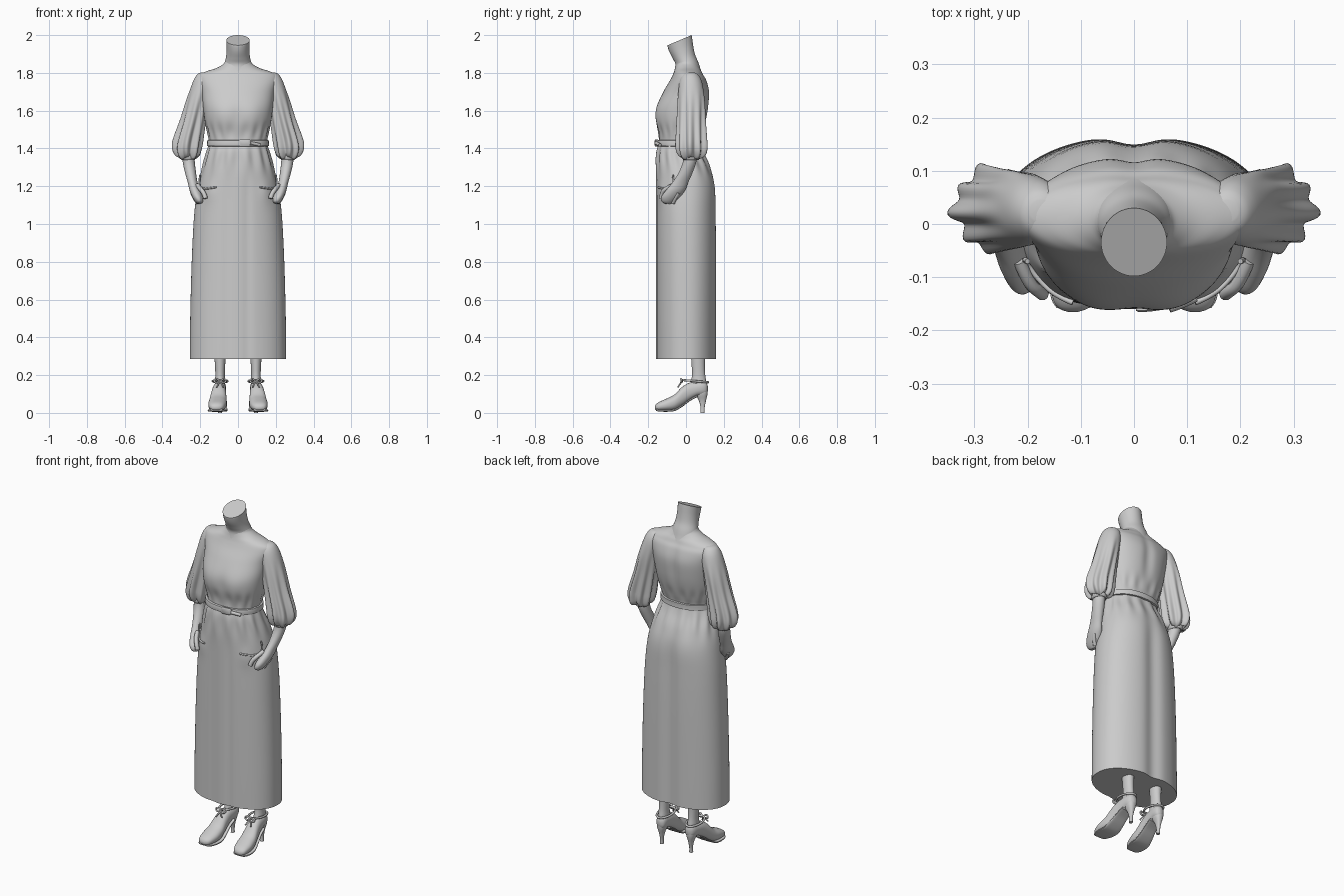
import bpy, bmesh
from math import cos, sin, pi, exp, copysign


def spline(rows, n):
    """Catmull-Rom interpolation of section rows, n steps per span."""
    out = []
    for i in range(len(rows) - 1):
        p0, p1, p2 = rows[max(i - 1, 0)], rows[i], rows[i + 1]
        p3 = rows[min(i + 2, len(rows) - 1)]
        for k in range(n):
            t = k / n
            out.append([0.5 * (2 * b + (c - a) * t + (2 * a - 5 * b + 4 * c - d) * t * t
                               + (3 * b - a - 3 * c + d) * t ** 3)
                        for a, b, c, d in zip(p0, p1, p2, p3)])
    return out + [list(rows[-1])]


def mirror(ob):
    m = ob.modifiers.new("mirror", 'MIRROR')
    m.use_mirror_merge = False


def loft(name, rows, place=None, seg=48, steps=4, power=2.0, both=False):
    """Rows are (t, a0, a1, b0, b1[, power]); place(t, a, b, angle) gives a point."""
    place = place or (lambda t, a, b, th: (a, b, t))
    bm = bmesh.new()
    rings = []
    for r in spline(rows, steps):
        t, a0, a1, b0, b1 = r[:5]
        e = 2 / (r[5] if len(r) > 5 else power)
        ring = []
        for k in range(seg):
            th = 2 * pi * k / seg
            u = copysign(abs(cos(th)) ** e, cos(th))
            v = copysign(abs(sin(th)) ** e, sin(th))
            a = (a0 + a1) / 2 + u * (a1 - a0) / 2
            b = (b0 + b1) / 2 + v * (b1 - b0) / 2
            ring.append(bm.verts.new(place(t, a, b, th)))
        rings.append(ring)
    for r, q in zip(rings, rings[1:]):
        for k in range(seg):
            j = (k + 1) % seg
            bm.faces.new((r[k], r[j], q[j], q[k]))
    bm.faces.new(rings[0])
    bm.faces.new(rings[-1])
    bmesh.ops.recalc_face_normals(bm, faces=bm.faces)
    me = bpy.data.meshes.new(name)
    bm.to_mesh(me)
    bm.free()
    ob = bpy.data.objects.new(name, me)
    bpy.context.collection.objects.link(ob)
    if both:
        mirror(ob)
    return ob


def cord(name, pts, r, both=True, cyclic=False):
    """Round cord along a smooth path."""
    cu = bpy.data.curves.new(name, 'CURVE')
    cu.dimensions = '3D'
    cu.bevel_depth = r
    cu.bevel_resolution = 3
    cu.use_fill_caps = True
    sp = cu.splines.new('NURBS')
    sp.points.add(len(pts) - 1)
    for p, q in zip(sp.points, pts):
        p.co = (*q, 1)
    sp.order_u = 3
    sp.use_endpoint_u = not cyclic
    sp.use_cyclic_u = cyclic
    sp.resolution_u = 6
    ob = bpy.data.objects.new(name, cu)
    bpy.context.collection.objects.link(ob)
    if both:
        mirror(ob)
    return ob


def bump(v, centre, width):
    return exp(-((v - centre) / width) ** 2)


# Dress: bodice and skirt in one loft (z, half width, front, back, squareness)
dress = [(0.285, .255, -.160, .165, 2.2), (0.50, .253, -.160, .165, 2.2),
         (0.80, .245, -.160, .165, 2.2), (1.05, .232, -.160, .163, 2.2),
         (1.20, .212, -.160, .158, 2.2), (1.30, .188, -.160, .130, 2.2),
         (1.38, .165, -.156, .092, 2.2), (1.43, .153, -.145, .078, 2.2),
         (1.48, .160, -.145, .088, 2.3), (1.55, .176, -.160, .108, 2.3),
         (1.62, .185, -.156, .120, 2.3), (1.70, .195, -.120, .125, 2.2),
         (1.76, .212, -.085, .110, 2.1), (1.79, .205, -.070, .093, 2.0),
         (1.808, .168, -.063, .084, 2.0), (1.825, .115, -.058, .074, 2.0),
         (1.845, .080, -.054, .065, 2.0), (1.86, .069, -.054, .060, 2.0)]


def drape(z, x, y, th):
    """Bust, gathers at the waist, long soft skirt folds, hand bulge in pocket."""
    front, back = max(0, -sin(th)), max(0, sin(th))
    skirt = 1 / (1 + exp((z - 1.25) * 25))
    gather = .005 * bump(z, 1.35, .07) * cos(14 * th) + .003 * bump(z, 1.49, .04) * cos(16 * th)
    x += gather * cos(th)
    y += gather * sin(th)
    y -= front * .006 * bump(z, 1.57, .07) * (bump(abs(x), .085, .05) - .6 * bump(x, 0, .03))
    y += front * skirt * .005 * (bump(x, .05, .02) + bump(x, -.06, .025))
    y -= back * skirt * .016 * bump(x, 0, .045)
    y -= front * .010 * bump(z, 1.17, .05) * bump(abs(x), .15, .035)
    y -= back * .010 * bump(z, 1.66, .14) * bump(x, 0, .03)
    return x, y, z


loft("dress", [(z, -w, w, f, b, p) for z, w, f, b, p in dress], drape, seg=128, steps=5)

# Neck, leaning forward with a slanted cut at the top
loft("neck", [(1.80, -.085, .085, -.065, .085), (1.845, -.072, .072, -.056, .066),
              (1.88, -.063, .063, -.068, .048), (1.92, -.060, .060, -.084, .038),
              (1.96, -.061, .061, -.096, .032), (1.973, -.062, .062, -.098, .030)],
     lambda z, x, y, th: (x, y, z + .42 * (y + .034) * min(1, max(0, (z - 1.82) / .12))))

# Belt with buckle
loft("belt", [(1.412, -.150, .150, -.146, .078), (1.413, -.163, .163, -.158, .090),
              (1.428, -.163, .163, -.159, .089), (1.443, -.162, .162, -.157, .090),
              (1.444, -.150, .150, -.146, .078)], seg=96, steps=2, power=2.2)
loft("buckle", [(-.155, .004, .066, 1.410, 1.448), (-.163, .004, .066, 1.410, 1.448),
                (-.166, .009, .061, 1.415, 1.443)],
     lambda y, x, z, th: (x, y + .25 * x * x / .15, z), seg=32, steps=1, power=6)
cord("belt_end", [(.066, -.158, 1.428), (.09, -.150, 1.425), (.115, -.138, 1.418)], .009, both=False)


# Balloon sleeves with gathered folds toward the cuff
def puff(z, x, y, th):
    grow = min(1, max(0, (1.72 - z) / .3))
    f = .009 * grow * (cos(9 * th + 1) + .5 * cos(5 * th))
    return x + f * cos(th), y + f * sin(th), z + .006 * grow * cos(4 * th)


loft("sleeve", [(1.802, .155, .195, .005, .045), (1.79, .135, .217, -.018, .065),
                (1.75, .130, .240, -.035, .085), (1.66, .150, .270, -.042, .098),
                (1.55, .170, .300, -.044, .100), (1.45, .186, .332, -.046, .103),
                (1.40, .195, .338, -.046, .104), (1.365, .207, .326, -.036, .096),
                (1.348, .228, .306, -.018, .076), (1.358, .238, .294, -.008, .062)],
     puff, seg=96, both=True)
loft("cuff", [(1.375, .225, .305, -.018, .072), (1.36, .223, .306, -.020, .074),
              (1.345, .226, .303, -.018, .071), (1.338, .232, .296, -.010, .064),
              (1.345, .240, .288, -.002, .056)], both=True, seg=32)

# Forearm running into the hand
loft("forearm_and_hand", [(1.40, .232, .298, -.012, .062), (1.33, .229, .293, -.016, .055),
                          (1.27, .222, .280, -.040, .034), (1.22, .214, .266, -.072, .012),
                          (1.18, .198, .257, -.105, -.004), (1.145, .186, .243, -.130, -.030),
                          (1.12, .184, .228, -.130, -.058), (1.108, .194, .216, -.112, -.078)],
     seg=32, both=True)

# Thumb, finger ridges and pocket edge
cord("thumb", [(.215, -.070, 1.205), (.198, -.112, 1.185), (.178, -.128, 1.160), (.172, -.132, 1.135)], .012)
for i in range(3):
    d = .022 * i
    cord("finger", [(.243 - d * .3, -.040 - d, 1.165), (.233 - d * .3, -.055 - d, 1.140),
                    (.214 - d * .3, -.068 - d, 1.112)], .010)
cord("pocket_edge", [(.115, -.148, 1.195), (.145, -.136, 1.190), (.180, -.105, 1.185),
                     (.212, -.060, 1.20), (.200, -.070, 1.26)], .005)

# Legs below the hem
loft("leg", [(.32, .064, .126, .025, .102), (.25, .068, .122, .030, .100),
             (.20, .070, .120, .032, .102), (.16, .068, .122, .025, .108),
             (.12, .068, .122, .015, .108)], seg=32, both=True)


# Shoes: body runs from toe to heel, toes turned out a little
def turn(y, x, z, th):
    return .095 + x + .08 * (.08 - y), y, z


shoe = [(-.165, .010, .022, .034), (-.158, .028, .014, .046), (-.14, .040, .011, .059),
        (-.10, .048, .010, .077), (-.06, .047, .014, .098), (-.02, .041, .036, .138),
        (.02, .036, .066, .160), (.06, .034, .088, .164), (.09, .031, .092, .168),
        (.108, .023, .098, .160), (.116, .008, .115, .140)]
loft("shoe", [(y, -w, w, b, t) for y, w, b, t in shoe], turn, seg=40, power=2.3, both=True)
loft("sole", [(y, -w - .003, w + .003, b - .004, b + .008) for y, w, b, t in shoe[1:8]],
     turn, seg=24, power=4, both=True)
loft("heel", [(.135, .068, .122, .045, .115), (.10, .070, .120, .050, .114),
              (.065, .081, .109, .068, .106), (.03, .086, .104, .077, .099),
              (0, .085, .105, .076, .098)], seg=24, power=2.4, both=True)

# Ankle strap and bow
cord("ankle_strap", [(.095 + .040 * cos(k * pi / 6), .050 + .068 * sin(k * pi / 6),
                      .168 - .006 * sin(k * pi / 6)) for k in range(12)], .006, cyclic=True)
for s in (-1, 1):
    cord("bow_loop", [(.095, -.018, .168), (.095 + s * .022, -.028, .184),
                      (.095 + s * .034, -.022, .168), (.095 + s * .018, -.028, .158)],
         .005, cyclic=True)
    cord("bow_tail", [(.095, -.020, .166), (.095 + s * .010, -.034, .152),
                      (.095 + s * .018, -.042, .136)], .004)

# Smooth shading, keeping hems and rims crisp
for ob in bpy.context.scene.objects:
    if ob.type == 'MESH':
        ob.select_set(True)
        bpy.context.view_layer.objects.active = ob
bpy.ops.object.shade_smooth_by_angle(angle=pi / 4)
